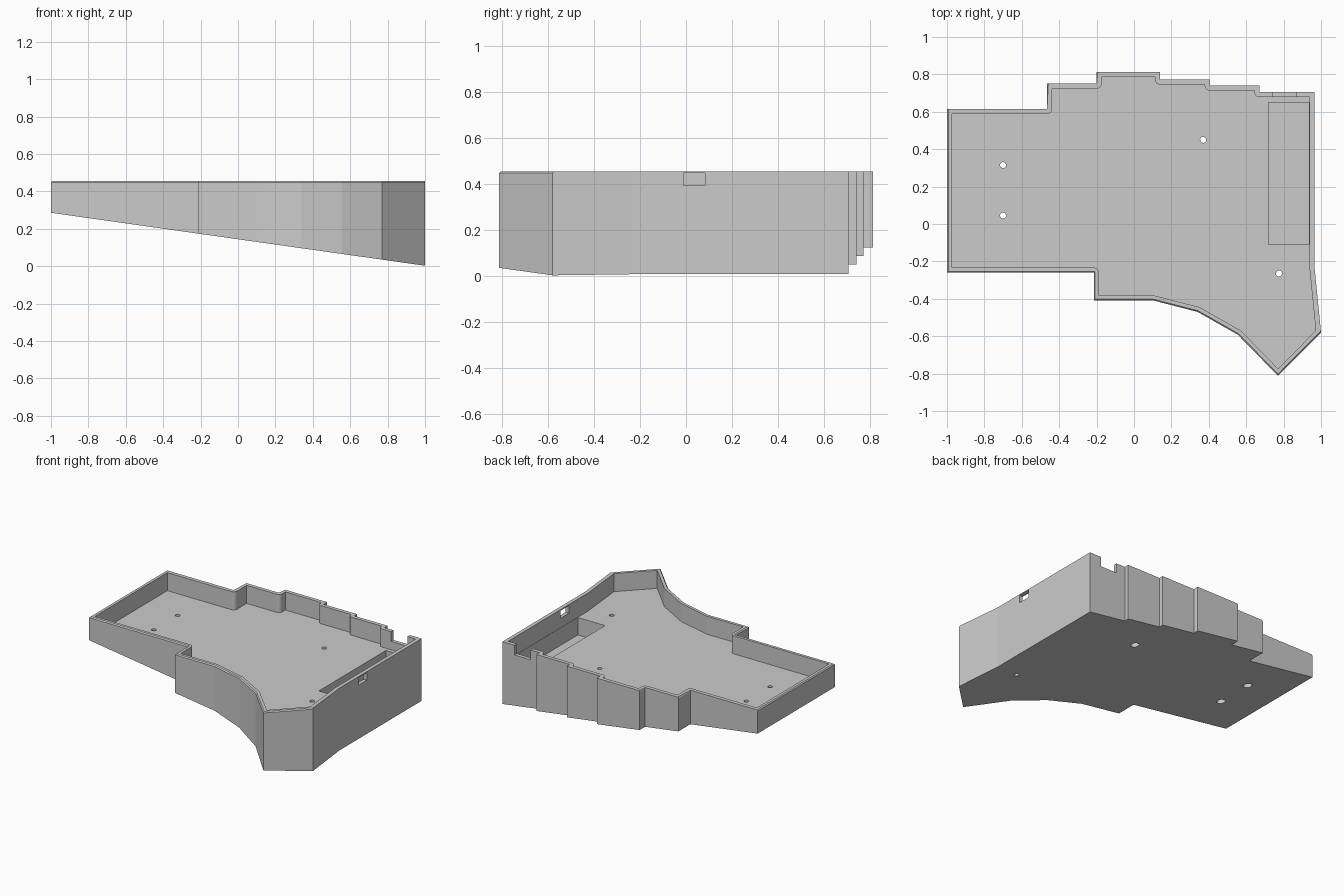
import bpy, bmesh, math
from mathutils import Vector, Matrix

if "Cube" in bpy.data.objects:
    bpy.data.objects.remove(bpy.data.objects["Cube"])

TOP, FLOOR, WALL = 0.455, 0.325, 0.027

# Outer outline, counter-clockwise from the back left corner
OUTLINE = [Vector(p) for p in [
    (-1, 0.615), (-1, -0.26), (-0.215, -0.26), (-0.215, -0.408), (0.10, -0.408),
    (0.34, -0.47), (0.555, -0.592), (0.77, -0.812), (1, -0.58), (0.965, -0.23),
    (0.965, 0.705), (0.67, 0.705), (0.67, 0.74), (0.405, 0.74), (0.405, 0.772),
    (0.14, 0.772), (0.14, 0.812), (-0.20, 0.812), (-0.20, 0.75), (-0.465, 0.75),
    (-0.465, 0.615)]]


def underside(p):
    return 0.1445 - 0.1415 * p.x


def inset(points, t):
    """Offset inward, rounding the sharp reflex corners."""
    out = []
    for i, p in enumerate(points):
        d0 = (p - points[i - 1]).normalized()
        d1 = (points[(i + 1) % len(points)] - p).normalized()
        n0, n1 = Vector((-d0.y, d0.x)), Vector((-d1.y, d1.x))
        if d0.x * d1.y - d0.y * d1.x < -0.9:
            for k in range(7):
                a = k / 6 * math.pi / 2
                out.append(p + t * (n0 * math.cos(a) + n1 * math.sin(a)))
        else:
            out.append(p + t * (n0 + n1) / (1 + n0.dot(n1)))
    return out


def prism(bm, points, low, high):
    bot = [bm.verts.new((p.x, p.y, low(p))) for p in points]
    top = [bm.verts.new((p.x, p.y, high)) for p in points]
    bm.faces.new(bot[::-1])
    bm.faces.new(top)
    for i in range(len(points)):
        j = (i + 1) % len(points)
        bm.faces.new((bot[i], bot[j], top[j], top[i]))


def finish(bm, name):
    bmesh.ops.recalc_face_normals(bm, faces=bm.faces)
    me = bpy.data.meshes.new(name)
    bm.to_mesh(me)
    bm.free()
    ob = bpy.data.objects.new(name, me)
    bpy.context.collection.objects.link(ob)
    return ob


def cut(target, bm):
    cutter = finish(bm, "cutter")
    cutter.hide_render = True
    mod = target.modifiers.new("cut", 'BOOLEAN')
    mod.operation, mod.solver, mod.object = 'DIFFERENCE', 'EXACT', cutter
    bpy.context.view_layer.objects.active = target
    bpy.ops.object.modifier_apply(modifier=mod.name)
    bpy.data.objects.remove(cutter)


def cut_box(target, lo, hi):
    bm = bmesh.new()
    lo, hi = Vector(lo), Vector(hi)
    bmesh.ops.create_cube(bm, size=1, matrix=Matrix.Translation((lo + hi) / 2)
                          @ Matrix.Diagonal((*(hi - lo), 1)))
    cut(target, bm)


def cut_hole(target, x, y, r, z0, z1):
    bm = bmesh.new()
    bmesh.ops.create_cone(bm, cap_ends=True, segments=24, radius1=r, radius2=r,
                          depth=z1 - z0,
                          matrix=Matrix.Translation((x, y, (z0 + z1) / 2)))
    cut(target, bm)


# Wedge-shaped body with a small chamfer on the front and left rim
bm = bmesh.new()
prism(bm, OUTLINE, underside, TOP)
bm.normal_update()
rim = [e for e in bm.edges if all(v.co.z > TOP - 1e-4 for v in e.verts)
       and any(f.normal.y < -0.1 or f.normal.x < -0.9 for f in e.link_faces)]
bmesh.ops.bevel(bm, geom=rim, offset=0.007, segments=1, affect='EDGES')
case = finish(bm, "keyboard_case")

# Main tray cavity
bm = bmesh.new()
prism(bm, inset(OUTLINE, WALL), lambda p: FLOOR, 0.6)
cut(case, bm)

# Deep pocket, side port and back notch
cut_box(case, (0.72, -0.11, 0.20), (0.936, 0.65, 0.40))
cut_box(case, (0.90, -0.01, 0.393), (1.05, 0.083, 0.447))
cut_box(case, (0.74, 0.66, 0.385), (0.87, 0.75, 0.60))

# Screw holes, three of them counterbored from below
for x, y, bored in [(-0.70, 0.315, True), (-0.70, 0.045, True),
                    (0.37, 0.45, True), (0.775, -0.265, False)]:
    cut_hole(case, x, y, 0.016, -0.1, 0.4)
    if bored:
        cut_hole(case, x, y, 0.029, -0.1, 0.285)

# Single grey plastic
mat = bpy.data.materials.new("grey_plastic")
mat.diffuse_color = (0.6, 0.6, 0.6, 1)
mat.use_nodes = True
mat.node_tree.nodes["Principled BSDF"].inputs["Base Color"].default_value = mat.diffuse_color
case.data.materials.clear()
case.data.materials.append(mat)
for poly in case.data.polygons:
    poly.material_index = 0
